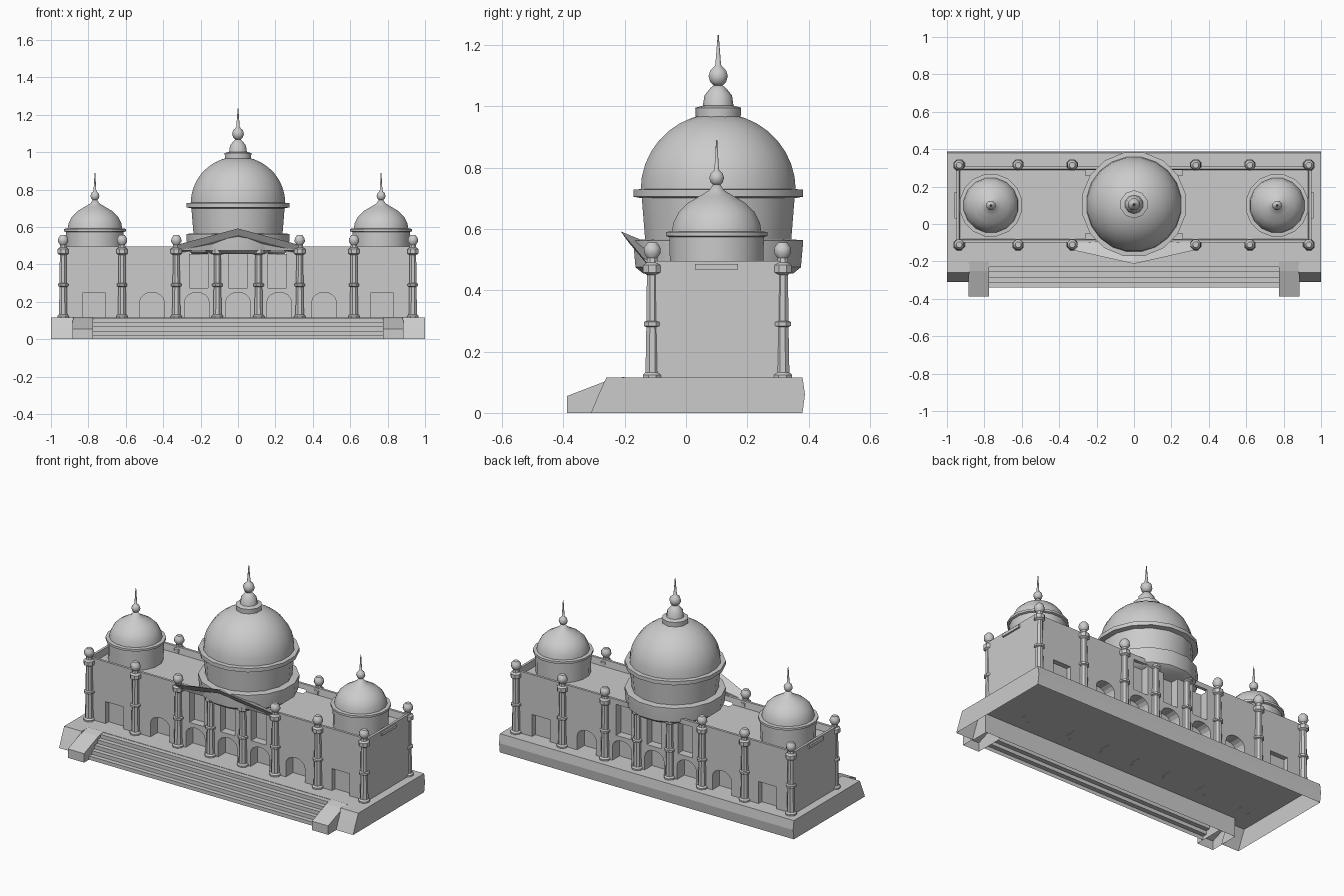
import bpy, bmesh, math

if "Cube" in bpy.data.objects:
    bpy.data.objects.remove(bpy.data.objects["Cube"])

stone = bpy.data.materials.new("pale_stone")
stone.diffuse_color = (0.6, 0.6, 0.6, 1)
stone.use_nodes = True
stone.node_tree.nodes["Principled BSDF"].inputs["Base Color"].default_value = stone.diffuse_color
CY = 0.105          # depth centre of the building
FRONT, BACK = -0.11, 0.315


def mesh_object(name, bm, smooth=None):
    bmesh.ops.recalc_face_normals(bm, faces=bm.faces)
    me = bpy.data.meshes.new(name)
    bm.to_mesh(me)
    bm.free()
    me.materials.append(stone)
    ob = bpy.data.objects.new(name, me)
    bpy.context.collection.objects.link(ob)
    if smooth:
        bpy.ops.object.select_all(action='DESELECT')
        ob.select_set(True)
        bpy.context.view_layer.objects.active = ob
        bpy.ops.object.shade_smooth_by_angle(angle=math.radians(smooth))
    return ob


def loft(bm, rings, cap_start=True, cap_end=True):
    loops = [[bm.verts.new(p) for p in r] for r in rings]
    n = len(loops[0])
    for a, b in zip(loops, loops[1:]):
        for i in range(n):
            j = (i + 1) % n
            bm.faces.new((a[i], a[j], b[j], b[i]))
    if cap_start:
        bm.faces.new(loops[0])
    if cap_end:
        bm.faces.new(loops[-1])


def lathe(name, profile, x, y, sides, smooth=40):
    bm = bmesh.new()
    rings = [[(x + r * math.cos(2 * math.pi * (i + .5) / sides),
               y + r * math.sin(2 * math.pi * (i + .5) / sides), z)
              for i in range(sides)] for r, z in profile]
    loft(bm, rings)
    return mesh_object(name, bm, smooth)


def extrude_x(name, profile, x0, x1):
    bm = bmesh.new()
    loft(bm, [[(x, y, z) for y, z in profile] for x in (x0, x1)])
    # undersides stay open, like the hollow plinth
    low = [f for f in bm.faces if all(v.co.z < 1e-4 for v in f.verts)]
    bmesh.ops.delete(bm, geom=low, context='FACES_ONLY')
    return mesh_object(name, bm)


def ball(r, zc):
    return [(r * math.cos(a), zc + r * math.sin(a))
            for a in [math.radians(d) for d in (-65, -35, 0, 35, 65)]]


# Hollow plinth with forward end wings and battered front
def outline(front, z, e):
    half = [(1, 0.388 - e), (1, front), (0.88, front), (0.88, -0.2)]
    return [(x, y, z) for x, y in half] + [(-x, y, z) for x, y in reversed(half)]

bm = bmesh.new()
loft(bm, [outline(-0.31, 0, .008), outline(-0.285, 0.06, 0), outline(-0.26, 0.115, .008)], cap_start=False)
mesh_object("plinth", bm)

# Front stairs
prof = [(-0.2, 0), (-0.2, 0.113)]
N = 5
for i in range(N):
    y = -0.23 - i * 0.0275
    prof += [(y, 0.113 * (N - i) / N), (y, 0.113 * (N - i - 1) / N)]
extrude_x("front_stairs", prof, -0.775, 0.775)

# Stair cheek blocks
for s in (-1, 1):
    extrude_x("stair_cheek", [(-0.2, 0), (-0.2, 0.118), (-0.25, 0.108), (-0.388, 0.055), (-0.388, 0)],
              s * 0.775, s * 0.885)

# Main hall with sunken roof
def rect(inset, z):
    X, Y0, Y1 = 0.95 - inset, -0.1 + inset, 0.308 - inset
    return [(-X, Y0, z), (X, Y0, z), (X, Y1, z), (-X, Y1, z)]

bm = bmesh.new()
loft(bm, [rect(0, 0.112), rect(0, 0.495), rect(0.015, 0.495), rect(0.02, 0.455)])
hall = mesh_object("main_hall", bm)

# Cutter for arches, upper windows and end doors, on front and back
def opening(bm, x, w, z0, z1, rise, depth):
    h = w / 2
    pts = [(x - h, z0), (x + h, z0)]
    if rise:
        pts += [(x + h * math.cos(a), z1 - rise + rise * math.sin(a))
                for a in [math.pi * k / 8 for k in range(9)]]
    else:
        pts += [(x + h, z1), (x - h, z1)]
    for y0, y1 in ((-0.15, -0.1 + depth), (0.308 - depth, 0.36)):
        loft(bm, [[(px, y, pz) for px, pz in pts] for y in (y0, y1)])

bm = bmesh.new()
for x in (-0.46, -0.22, 0, 0.22, 0.46):
    opening(bm, x, 0.13, 0.1, 0.25, 0.05, 0.07)
for x in (-0.21, 0, 0.21):
    opening(bm, x, 0.1, 0.275, 0.465, 0, 0.05)
for x in (-0.77, 0.77):
    opening(bm, x, 0.12, 0.1, 0.25, 0, 0.03)
cutter = mesh_object("opening_cutter", bm)
cutter.hide_render = True
mod = hall.modifiers.new("openings", 'BOOLEAN')
mod.operation, mod.object, mod.solver = 'DIFFERENCE', cutter, 'EXACT'
bpy.ops.object.select_all(action='DESELECT')
bpy.context.view_layer.objects.active = hall
hall.select_set(True)
bpy.ops.object.modifier_apply(modifier="openings")
bpy.data.objects.remove(cutter)

# Columns: tall ones carry knobs, portico ones stop under the pediment
shaft = [(0.033, 0.113), (0.033, 0.124), (0.024, 0.132), (0.021, 0.28), (0.03, 0.284),
         (0.03, 0.296), (0.021, 0.3), (0.019, 0.45), (0.032, 0.458), (0.032, 0.482)]
knob = [(0.02, 0.49), (0.018, 0.505), (0.03, 0.522), (0.028, 0.54), (0.016, 0.556)]
for y in (FRONT, BACK):
    for x in (0.935, 0.62, 0.33, 0.11):
        for s in (-1, 1):
            if x == 0.11:
                lathe("portico_column", shaft, s * x, y, 8)
            else:
                lathe("column", shaft + knob, s * x, y, 8)

# Forward-leaning pediment: chevron moulding and the panel behind it
bm = bmesh.new()
rings = []
for x, yf, zt, yb, zb in ((-0.325, -0.14, 0.505, -0.1, 0.49), (0, -0.213, 0.592, -0.1, 0.545),
                          (0.325, -0.14, 0.505, -0.1, 0.49)):
    rings.append([(x, yf, zt), (x, yf + 0.025, zt - 0.035), (x, yb, zb - 0.03), (x, yb, zb)])
loft(bm, rings)
mesh_object("pediment_moulding", bm)
bm = bmesh.new()
loft(bm, [[(-0.31, y, 0.475), (0.31, y, 0.475), (0, ya, 0.56)] for y, ya in ((-0.125, -0.15), (-0.09, -0.1))])
mesh_object("pediment_panel", bm)

# Central drum, dome and finial
lathe("central_drum", [(0.25, 0.455), (0.275, 0.475), (0.282, 0.55), (0.282, 0.563), (0.243, 0.566),
                       (0.254, 0.7), (0.282, 0.705), (0.282, 0.728), (0.255, 0.73)], 0, CY, 16)
lathe("central_dome", [(0.256 * math.cos(a), 0.727 + 0.25 * math.sin(a))
                       for a in [math.radians(d) for d in range(0, 81, 10)]], 0, CY, 20)
lathe("dome_crown", [(0.073, 0.96), (0.075, 0.995), (0.05, 1.002), (0.045, 1.035),
                     (0.025, 1.06), (0.014, 1.068)], 0, CY, 10)
lathe("central_finial", ball(0.034, 1.098) + [(0.01, 1.135), (0.002, 1.233)], 0, CY, 8, 60)

# Side domes, finials and end-wall ledges
for s in (-1, 1):
    x = s * 0.765
    lathe("side_drum", [(0.155, 0.45), (0.157, 0.573), (0.169, 0.577), (0.169, 0.59), (0.148, 0.592)], x, 0.1, 16)
    lathe("side_dome", [(0.149, 0.588), (0.144, 0.62), (0.126, 0.655), (0.095, 0.685),
                        (0.055, 0.708), (0.025, 0.726), (0.012, 0.745)], x, 0.1, 16, 60)
    lathe("side_finial", ball(0.026, 0.766) + [(0.008, 0.793), (0.002, 0.89)], x, 0.1, 8, 60)
    extrude_x("end_ledge", [(0.03, 0.467), (0.17, 0.467), (0.17, 0.485), (0.03, 0.485)],
              s * 0.945, s * 0.96)
